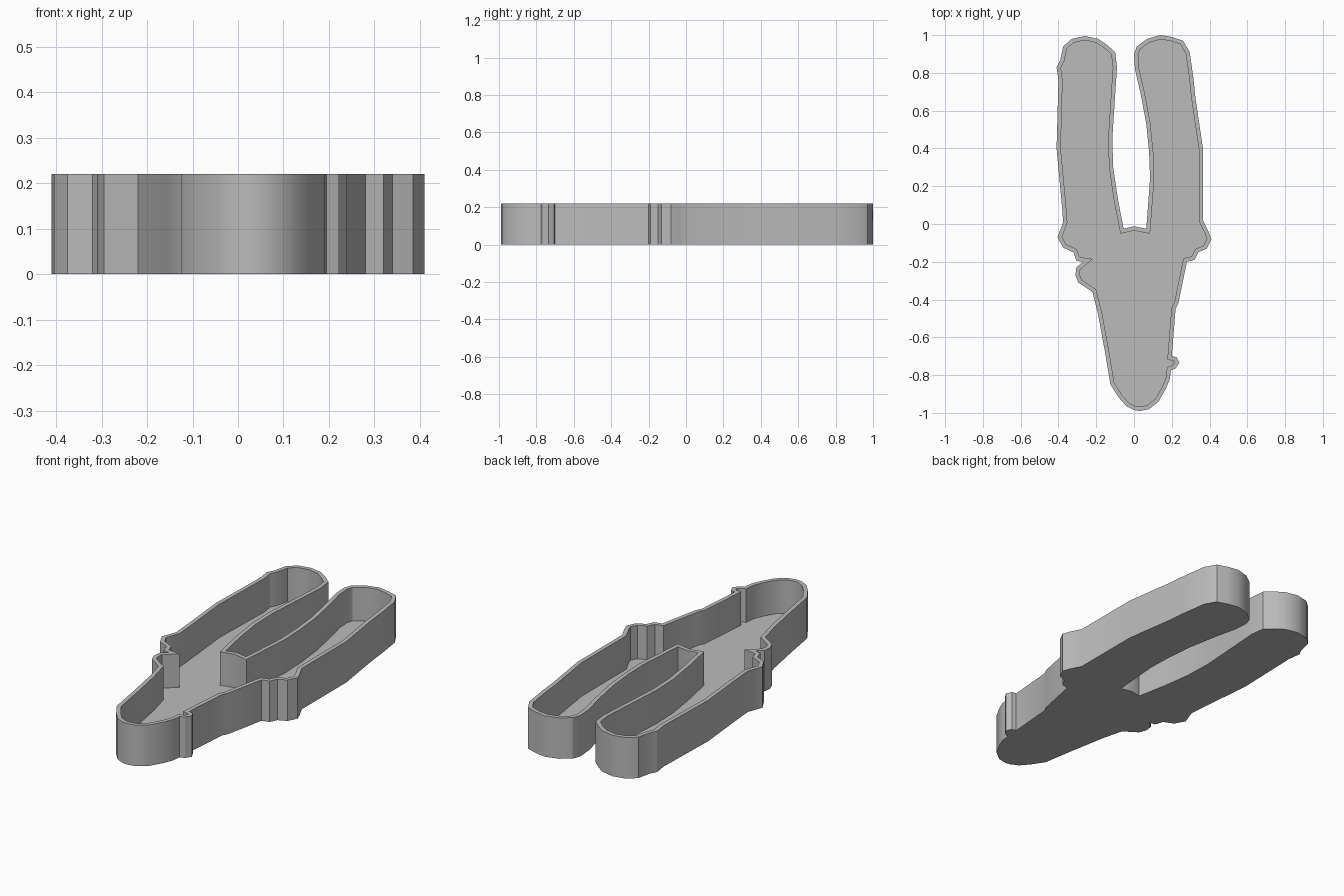
import bpy
import bmesh
import math

HEIGHT = 0.22
FLOOR = 0.04
WALL = 0.022

default_cube = bpy.data.objects.get("Cube")
if default_cube:
    bpy.data.objects.remove(default_cube, do_unlink=True)


def make_material(name, colour):
    material = bpy.data.materials.new(name)
    material.use_nodes = True
    material.diffuse_color = colour
    shader = next(node for node in material.node_tree.nodes
                  if node.type == "BSDF_PRINCIPLED")
    shader.inputs["Base Color"].default_value = colour
    return material


# Outline sections, counterclockwise from the pointed front end
left_flank = [
    (.03, -.99), (.08, -.98), (.13, -.94), (.17, -.87), (.19, -.82),
    (.195, -.775), (.22, -.765), (.24, -.735), (.225, -.705), (.2, -.7),
    (.22, -.45), (.235, -.42), (.28, -.2), (.32, -.19), (.34, -.15),
    (.385, -.13), (.41, -.08), (.395, -.04), (.365, .02),
]
left_prong = [
    (.365, .4), (.325, .67), (.315, .77), (.295, .91), (.26, .97),
    (.2, .99), (.14, 1), (.07, .98), (.015, .94), (0, .9), (.005, .82),
    (.035, .69), (.065, .53), (.08, .38), (.085, .24),
]
crotch = [(.065, -.025), (0, -.012), (-.055, -.025)]
right_prong = [
    (-.085, .13), (-.11, .3), (-.115, .45), (-.1, .68), (-.09, .83),
    (-.1, .91), (-.145, .95), (-.19, .98), (-.26, .995), (-.33, .98),
    (-.375, .94), (-.39, .87), (-.41, .83), (-.4, .76), (-.41, .4),
    (-.38, .08),
]
right_flank = [
    (-.375, .01), (-.405, -.07), (-.375, -.125), (-.32, -.15),
    (-.305, -.195), (-.27, -.2), (-.305, -.23), (-.31, -.27),
    (-.295, -.31), (-.22, -.36), (-.19, -.48), (-.155, -.67),
    (-.125, -.85), (-.08, -.92), (-.04, -.965), (0, -.985),
]


def build_tray(name, outline, material):
    bm = bmesh.new()
    # Solid base block
    base = bm.faces.new([bm.verts.new((x, y, 0)) for x, y in outline])
    lifted = bmesh.ops.extrude_face_region(
        bm, geom=[base], use_keep_orig=True)["geom"]
    for item in lifted:
        if isinstance(item, bmesh.types.BMVert):
            item.co.z = HEIGHT
    top = next(item for item in lifted if isinstance(item, bmesh.types.BMFace))
    bmesh.ops.recalc_face_normals(bm, faces=bm.faces[:])

    # Rim and sunken floor
    bmesh.ops.inset_region(bm, faces=[top], thickness=WALL,
                           use_even_offset=True, use_boundary=True)
    sunken = bmesh.ops.extrude_face_region(bm, geom=[top])["geom"]
    for item in sunken:
        if isinstance(item, bmesh.types.BMVert):
            item.co.z = FLOOR
    if top.is_valid:
        bmesh.ops.delete(bm, geom=[top], context="FACES_ONLY")
    bmesh.ops.recalc_face_normals(bm, faces=bm.faces[:])

    # Triangulate the large concave sheets cleanly
    sheets = [face for face in bm.faces if len(face.verts) > 4]
    bmesh.ops.triangulate(bm, faces=sheets)

    mesh = bpy.data.meshes.new(name)
    bm.to_mesh(mesh)
    bm.free()
    mesh.materials.append(material)
    tray = bpy.data.objects.new(name, mesh)
    bpy.context.collection.objects.link(tray)
    bpy.ops.object.select_all(action="DESELECT")
    tray.select_set(True)
    bpy.context.view_layer.objects.active = tray
    bpy.ops.object.shade_smooth_by_angle(angle=math.radians(30))
    return tray


grey = make_material("plain grey", (0.5, 0.5, 0.5, 1))
build_tray("forked_tray", left_flank + left_prong + crotch + right_prong + right_flank, grey)
